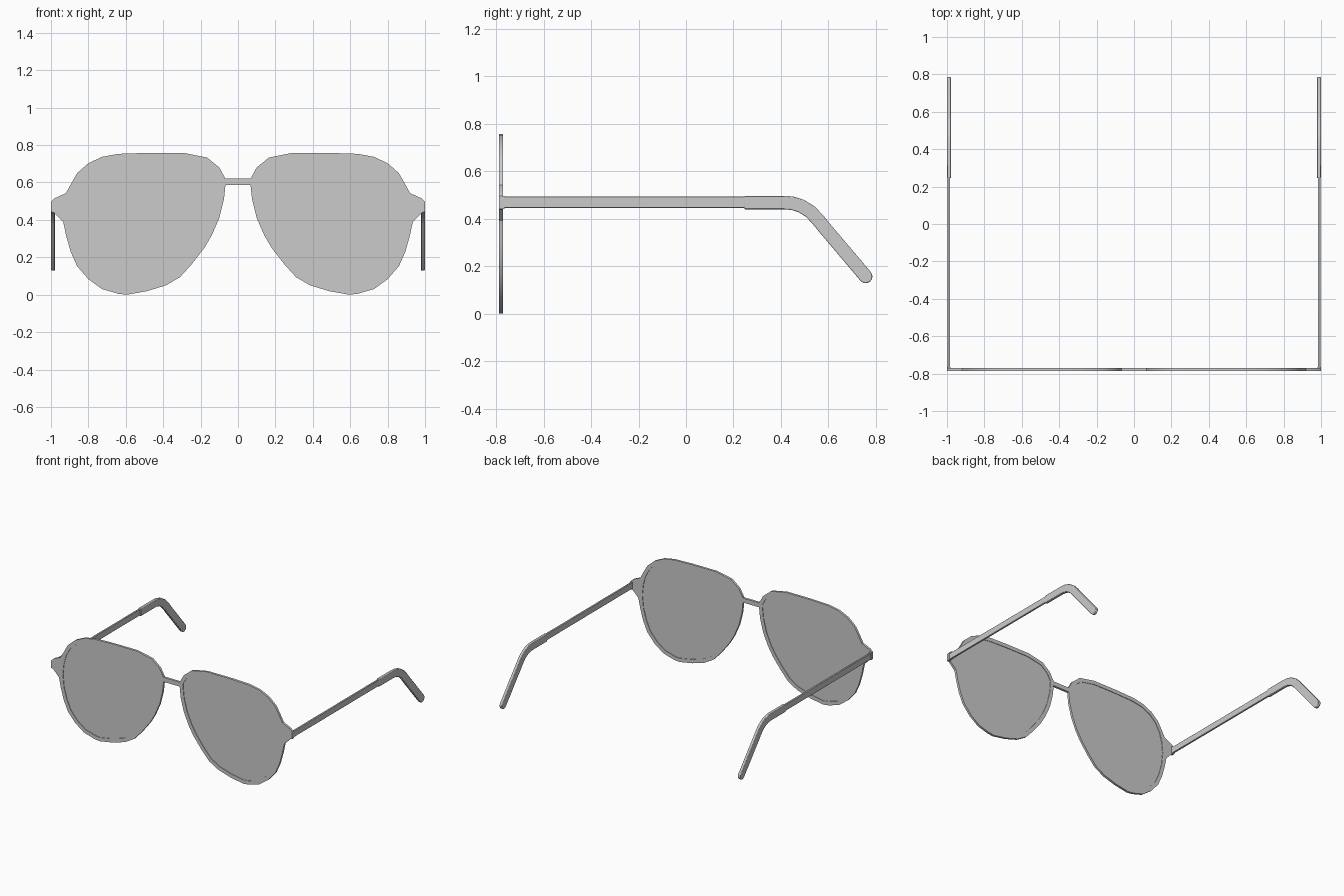
import bpy, bmesh, math
from mathutils import Vector

if "Cube" in bpy.data.objects:
    bpy.data.objects.remove(bpy.data.objects["Cube"])

FRONT, BACK = -0.787, -0.770


def finish(name, bm, bevel=0.0, mirror=True):
    bmesh.ops.recalc_face_normals(bm, faces=bm.faces)
    me = bpy.data.meshes.new(name)
    bm.to_mesh(me)
    bm.free()
    ob = bpy.data.objects.new(name, me)
    bpy.context.collection.objects.link(ob)
    if bevel:
        b = ob.modifiers.new("bevel", 'BEVEL')
        b.width, b.segments = bevel, 2
        b.limit_method, b.angle_limit = 'ANGLE', math.radians(50)
    if mirror:
        ob.modifiers.new("mirror", 'MIRROR')
    bpy.context.view_layer.objects.active = ob
    ob.select_set(True)
    bpy.ops.object.shade_smooth_by_angle(angle=math.radians(30))
    ob.select_set(False)
    return ob


def prism(name, pts, lo, hi, axis='y', **kw):
    """Outline (x,z) extruded along y, or outline (y,z) extruded along x."""
    bm = bmesh.new()
    place = (lambda p, d: (p[0], d, p[1])) if axis == 'y' else (lambda p, d: (d, p[0], p[1]))
    a, b = ([bm.verts.new(place(p, d)) for p in pts] for d in (lo, hi))
    bm.faces.new(a)
    bm.faces.new(b)
    for i in range(len(pts)):
        j = (i + 1) % len(pts)
        bm.faces.new((a[i], a[j], b[j], b[i]))
    return finish(name, bm, **kw)


def inset(pts, d):
    """Offset a clockwise outline inward."""
    out, n = [], len(pts)
    for i in range(n):
        p, q, r = (Vector(pts[k % n]) for k in (i - 1, i, i + 1))
        e, f = (q - p).normalized(), (r - q).normalized()
        m = (Vector((e.y, -e.x)) + Vector((f.y, -f.x))).normalized()
        out.append(tuple(q + m * d))
    return out


# Aviator outline of the right rim, clockwise from the bridge
rim = [(.067, .62), (.10, .68), (.165, .733), (.29, .758), (.49, .758),
       (.64, .753), (.727, .737), (.80, .703), (.86, .65), (.90, .58),
       (.922, .50), (.93, .42), (.92, .32), (.895, .23), (.86, .152),
       (.80, .083), (.727, .03), (.64, .005), (.595, .0), (.487, .019),
       (.385, .05), (.31, .094), (.25, .16), (.18, .25), (.14, .318),
       (.10, .41), (.075, .51), (.067, .587)]
inner = inset(rim, 0.028)

# Rim ring
bm = bmesh.new()
loops = [[bm.verts.new((x, y, z)) for x, z in o]
         for o, y in ((rim, FRONT), (inner, FRONT), (inner, BACK), (rim, BACK))]
for k in range(4):
    a, b = loops[k], loops[(k + 1) % 4]
    for i in range(len(rim)):
        j = (i + 1) % len(rim)
        bm.faces.new((a[i], a[j], b[j], b[i]))
finish("rim", bm)

# Lens, thinner than the rim
prism("lens", inset(rim, 0.027), FRONT + .004, BACK - .004)

# End piece carrying the hinge
prism("end_piece", [(.90, .58), (.92, .543), (.98, .516), (1.0, .497), (1.0, .442),
                    (.985, .44), (.935, .39), (.93, .37), (.92, .32), (.93, .42),
                    (.922, .50)], FRONT, BACK)
prism("hinge", [(-.786, .442), (-.786, .497), (-.764, .497), (-.764, .442)],
      .981, 1.0, axis='x')

# Bridge
prism("bridge", [(-.07, .587), (-.07, .62), (.07, .62), (.07, .587)],
      FRONT, BACK, mirror=False)

# Temple arm
prism("temple", [(-.772, .446), (-.772, .493), (.26, .493), (.26, .446)],
      .983, .997, axis='x', bevel=.003)

# Curved temple tip: offset a centre path and close it with a round cap
path = [Vector(p) for p in ((.245, .4685), (.413, .4685), (.45, .465), (.485, .454),
                            (.524, .430), (.556, .396), (.582, .364), (.757, .157))]
R = .0285
upper, lower = [], []
for i, p in enumerate(path):
    t = (path[min(i + 1, len(path) - 1)] - path[max(i - 1, 0)]).normalized()
    n = Vector((-t.y, t.x)) * R
    upper.append(p + n)
    lower.append(p - n)
a0 = math.atan2(n.y, n.x)
cap = [path[-1] + R * Vector((math.cos(a0 - math.pi * k / 8), math.sin(a0 - math.pi * k / 8)))
       for k in range(1, 8)]
prism("temple_tip", upper + cap + lower[::-1], .978, .999, axis='x', bevel=.004)
